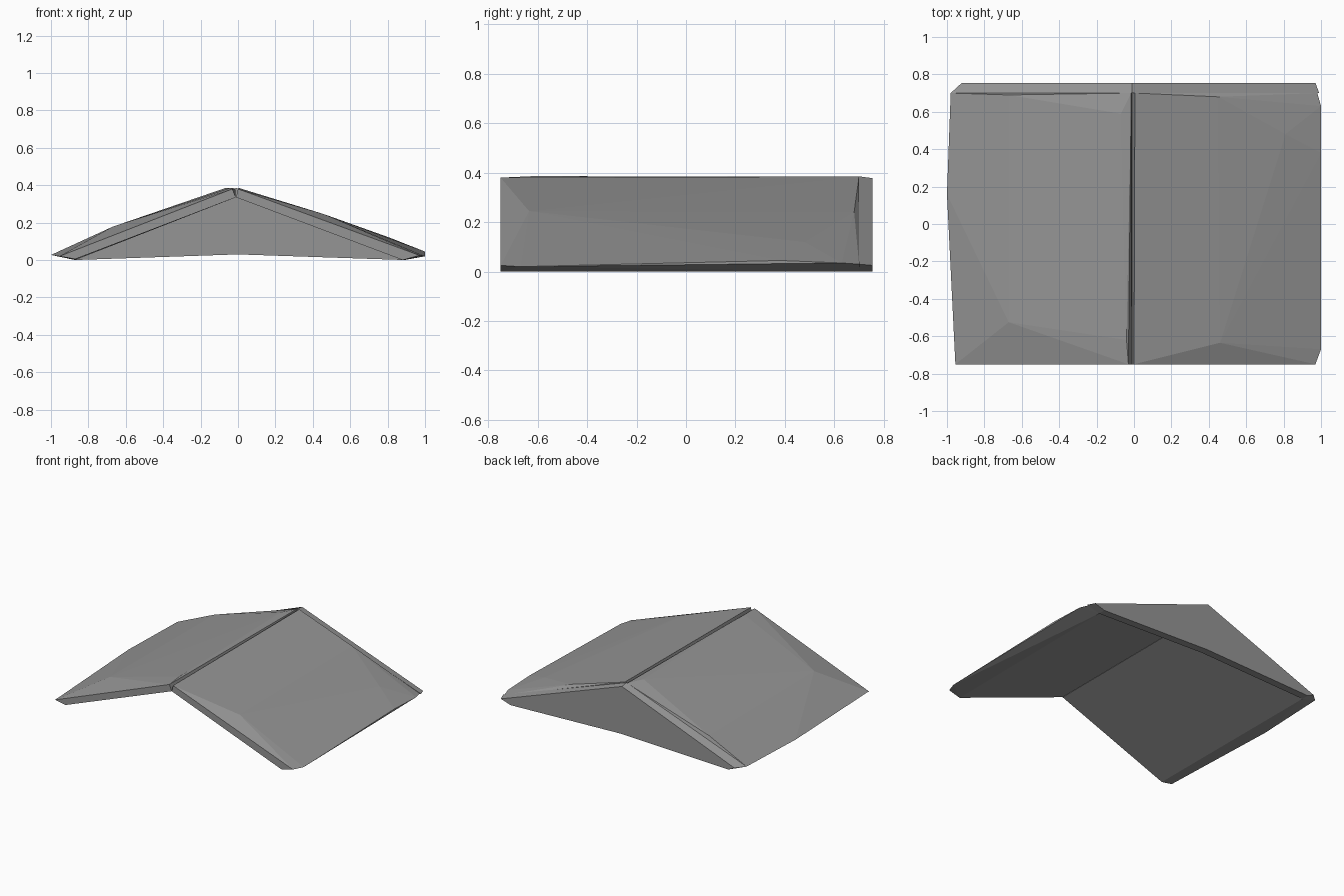
import bpy
import bmesh

default_cube = bpy.data.objects.get("Cube")
if default_cube:
    bpy.data.objects.remove(default_cube, do_unlink=True)

# Single stone grey for the whole roof
grey = bpy.data.materials.new("stone_grey")
grey.use_nodes = True
colour = (0.3, 0.3, 0.3, 1)
grey.diffuse_color = colour
grey.node_tree.nodes["Principled BSDF"].inputs["Base Color"].default_value = colour

FRONT, SEAM, BACK = -0.75, 0.70, 0.755


def finish(bm, name):
    """Turn the bmesh into a flat shaded object."""
    bmesh.ops.recalc_face_normals(bm, faces=bm.faces)
    mesh = bpy.data.meshes.new(name)
    bm.to_mesh(mesh)
    bm.free()
    mesh.materials.append(grey)
    part = bpy.data.objects.new(name, mesh)
    bpy.context.scene.collection.objects.link(part)
    return part


def chiselled_block(name, points):
    """Convex, roughly hewn block around a handful of corner points."""
    bm = bmesh.new()
    for point in points:
        bm.verts.new(point)
    hull = bmesh.ops.convex_hull(bm, input=bm.verts)
    spare = {v for v in hull["geom_interior"] + hull["geom_unused"]
             if isinstance(v, bmesh.types.BMVert)}
    bmesh.ops.delete(bm, geom=list(spare), context="VERTS")
    return finish(bm, name)


def loft(name, near, near_y, far, far_y):
    """Join two matching x-z profiles into a closed solid."""
    bm = bmesh.new()
    first = [bm.verts.new((x, near_y, z)) for x, z in near]
    last = [bm.verts.new((x, far_y, z)) for x, z in far]
    bm.faces.new(first)
    bm.faces.new(list(reversed(last)))
    for i in range(len(first)):
        j = (i + 1) % len(first)
        bm.faces.new((first[i], last[i], last[j], first[j]))
    return finish(bm, name)


# Roof slab on the +x side
chiselled_block("left_roof_slab", [
    # ridge
    (0, FRONT, 0.38), (0.005, SEAM, 0.385),
    (-0.01, FRONT, 0.335), (-0.01, SEAM, 0.335),
    # eave underside
    (0.88, FRONT, 0), (0.89, SEAM, 0),
    # chipped eave edge
    (0.97, FRONT, 0.025), (1, -0.67, 0.02), (1, 0.38, 0.045),
    (1, 0.63, 0.035), (0.98, SEAM, 0.03),
    # bulging top
    (0.46, -0.635, 0.245), (0.45, 0.68, 0.242), (0.81, 0.48, 0.12),
])

# Roof slab on the -x side
chiselled_block("right_roof_slab", [
    # ridge
    (-0.03, FRONT, 0.38), (-0.015, SEAM, 0.382),
    (-0.012, FRONT, 0.335), (-0.012, SEAM, 0.335),
    (-0.04, -0.62, 0.386), (-0.07, 0.59, 0.384),
    # eave underside
    (-0.87, FRONT, 0.005), (-0.87, SEAM, 0),
    # chipped eave edge
    (-0.955, FRONT, 0.02), (-1, 0.16, 0.027), (-0.98, SEAM, 0.03),
    # bulging top
    (-0.67, -0.525, 0.178), (-0.67, 0.69, 0.17),
])

# Gable wall closing the back
loft("back_gable_wall",
     [(-0.98, 0.03), (-0.87, 0), (0, 0.03), (0.89, 0), (0.99, 0.03), (-0.01, 0.385)], SEAM,
     [(-0.92, 0.025), (-0.87, 0), (0, 0.03), (0.89, 0), (0.97, 0.025), (-0.01, 0.378)], BACK)
